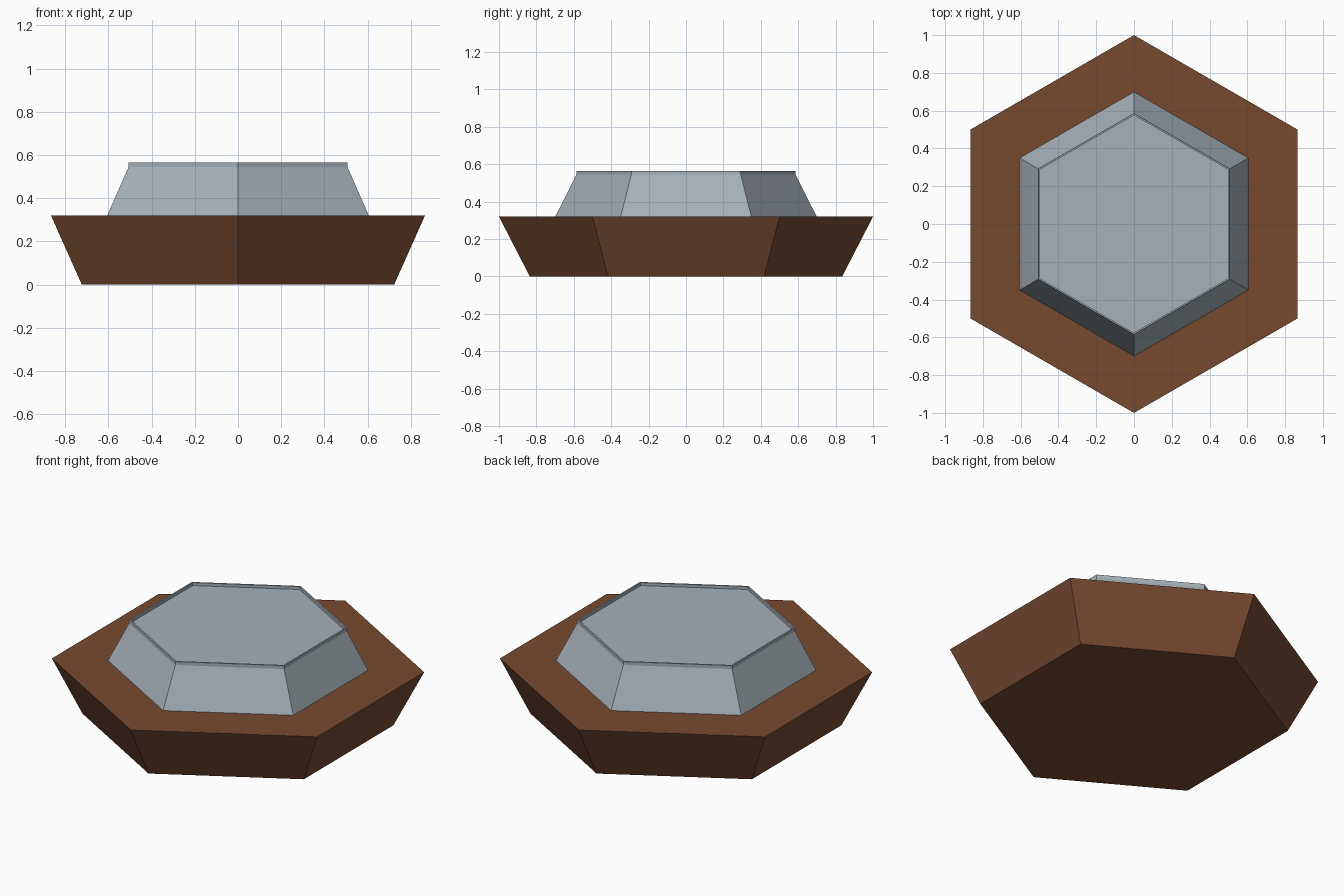
import bpy, bmesh, math

if "Cube" in bpy.data.objects:
    bpy.data.objects.remove(bpy.data.objects["Cube"])


def material(name, rgb):
    m = bpy.data.materials.new(name)
    m.diffuse_color = (*rgb, 1)
    m.use_nodes = True
    m.node_tree.nodes["Principled BSDF"].inputs["Base Color"].default_value = m.diffuse_color
    return m


def hex_stack(name, rings, mat):
    """Closed hexagonal solid from (radius, height) rings, points on the y axis."""
    bm = bmesh.new()
    loops = []
    for r, z in rings:
        loops.append([bm.verts.new((r * math.sin(i * math.pi / 3),
                                    r * math.cos(i * math.pi / 3), z))
                      for i in range(6)])
    for a, b in zip(loops, loops[1:]):
        for i in range(6):
            j = (i + 1) % 6
            bm.faces.new((a[i], a[j], b[j], b[i]))
    bm.faces.new(loops[0])
    bm.faces.new(loops[-1])
    bmesh.ops.recalc_face_normals(bm, faces=bm.faces)
    me = bpy.data.meshes.new(name)
    bm.to_mesh(me)
    bm.free()
    me.materials.append(mat)
    ob = bpy.data.objects.new(name, me)
    bpy.context.collection.objects.link(ob)
    return ob


brown = material("brown", (0.18, 0.068, 0.03))
grey = material("blue_grey", (0.38, 0.44, 0.485))

# Flared base
hex_stack("base", [(0.835, 0), (1.0, 0.32)], brown)

# Tapered upper body with a thin raised rim around a shallow recessed top
hex_stack("upper_body", [(0.70, 0.318), (0.585, 0.545), (0.585, 0.565),
                         (0.575, 0.565), (0.575, 0.548)], grey)
